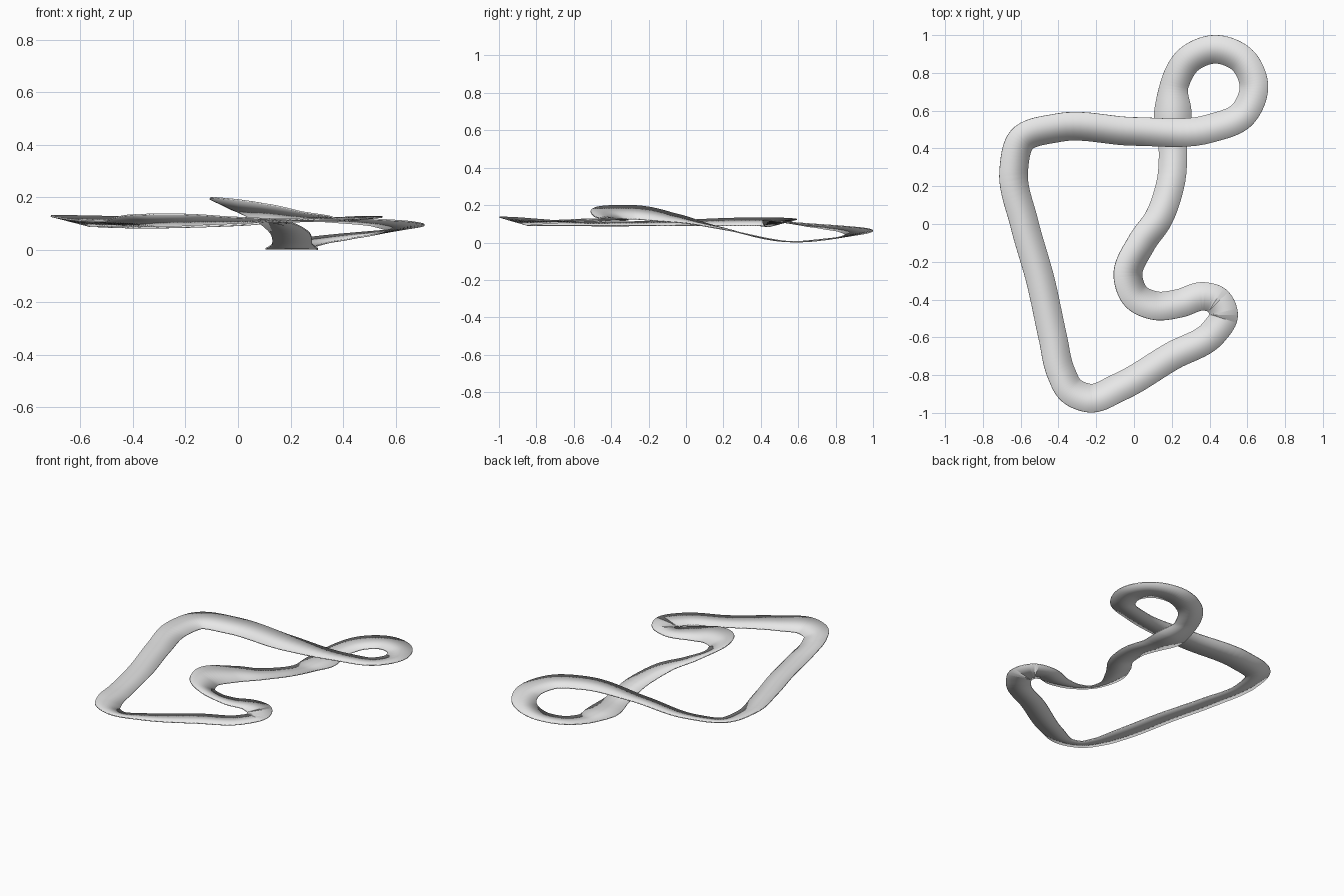
import bpy
import bmesh
from mathutils import Vector

cube = bpy.data.objects.get("Cube")
if cube:
    bpy.data.objects.remove(cube, do_unlink=True)

# Closed centre line: x, y, height, rise of the right-hand edge (banking)
PATH = [
    (-.595, .445, .11, .02), (-.637, .28, .11, .02), (-.58, 0, .105, .013),
    (-.495, -.3, .1, .01), (-.43, -.6, .1, .01), (-.385, -.79, .108, .018),
    (-.335, -.88, .112, .022), (-.235, -.922, .114, .022), (-.08, -.865, .112, .014),
    (.2, -.7, .112, .004), (.42, -.575, .115, .006), (.475, -.48, .118, .008),
    (.44, -.405, .12, .007), (.37, -.383, .122, 0), (.24, -.42, .13, -.012),
    (.11, -.432, .15, -.026), (.01, -.385, .16, -.035), (-.032, -.28, .162, -.036),
    (.04, -.1, .135, -.02), (.13, .03, .11, -.006), (.19, .2, .073, 0),
    (.205, .58, .004, 0), (.215, .74, .016, -.004), (.29, .87, .035, -.008),
    (.43, .925, .053, -.01), (.575, .867, .07, -.01), (.635, .73, .085, -.01),
    (.575, .58, .1, -.01), (.4, .505, .113, -.008), (0, .49, .108, .014),
    (-.4, .51, .105, .02),
]
WIDTH = .15
THICKNESS = .006
STEPS = 10
UP = Vector((0, 0, 1))


def smooth_loop(points, steps):
    """Closed spline through the points, with tangents weighted by spacing."""
    pts = [Vector(p) for p in points]
    count = len(pts)
    lengths = [(pts[(i + 1) % count] - pts[i]).length for i in range(count)]
    slopes = [(pts[(i + 1) % count] - pts[i]) / lengths[i] for i in range(count)]
    tangents = []
    for i in range(count):
        before, after = lengths[i - 1], lengths[i]
        tangents.append((slopes[i - 1] * after + slopes[i] * before) / (before + after))
    result = []
    for i in range(count):
        j = (i + 1) % count
        for k in range(steps):
            t = k / steps
            blend = t * t * (3 - 2 * t)
            leave = t * (1 - t) ** 2
            arrive = t * t * (t - 1)
            result.append(pts[i].lerp(pts[j], blend)
                          + (tangents[i] * leave + tangents[j] * arrive) * lengths[i])
    return result


def road_width(point):
    """The road flares where it dips under the crossing."""
    dip = max(0, 1 - ((point.y - .57) / .17) ** 2) if point.z < .06 and point.x < .27 else 0
    return WIDTH + .05 * dip ** 2


# Road surface: a thin banked slab swept round the circuit
line = smooth_loop(PATH, STEPS)
bm = bmesh.new()
rings = []
for i, point in enumerate(line):
    ahead = line[(i + 1) % len(line)] - line[i - 1]
    forward = Vector(ahead[:3]).normalized()
    right = forward.cross(UP).normalized()
    half = right * road_width(point) / 2 + UP * point.w
    normal = half.cross(forward).normalized() * THICKNESS / 2
    centre = Vector(point[:3])
    corners = (centre - half + normal, centre + half + normal,
               centre + half - normal, centre - half - normal)
    rings.append([bm.verts.new(c) for c in corners])

for i, ring in enumerate(rings):
    previous = rings[i - 1]
    for a in range(4):
        b = (a + 1) % 4
        bm.faces.new((previous[a], previous[b], ring[b], ring[a])).smooth = True
bmesh.ops.recalc_face_normals(bm, faces=bm.faces)

mesh = bpy.data.meshes.new("circuit_road")
bm.to_mesh(mesh)
bm.free()
road = bpy.data.objects.new("circuit_road", mesh)
bpy.context.collection.objects.link(road)

# Single light grey surface
grey = bpy.data.materials.new("light_grey")
grey.use_nodes = True
colour = (.8, .8, .8, 1)
grey.diffuse_color = colour
grey.node_tree.nodes["Principled BSDF"].inputs["Base Color"].default_value = colour
mesh.materials.append(grey)
